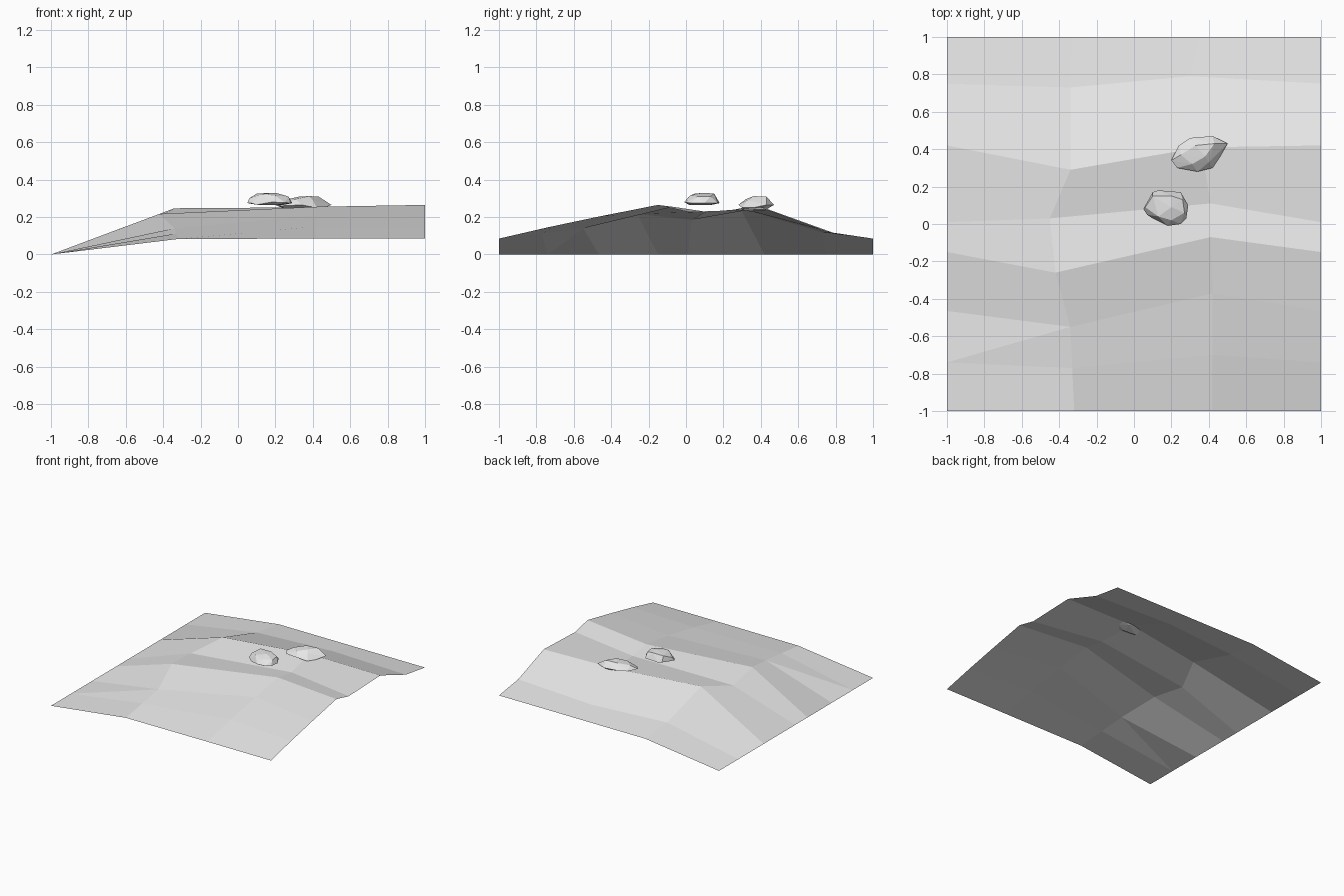
import bpy
import bmesh

if "Cube" in bpy.data.objects:
    bpy.data.objects.remove(bpy.data.objects["Cube"], do_unlink=True)

# One plain grey for ground and stones
grey = bpy.data.materials.new("pale_grey")
grey.use_nodes = True
colour = (0.8, 0.8, 0.8, 1)
grey.diffuse_color = colour
grey.node_tree.nodes["Principled BSDF"].inputs["Base Color"].default_value = colour


def finish(name, bm):
    mesh = bpy.data.meshes.new(name)
    bm.to_mesh(mesh)
    bm.free()
    mesh.materials.append(grey)
    obj = bpy.data.objects.new(name, mesh)
    bpy.context.collection.objects.link(obj)
    return obj


# Hillside sheet: four lengthwise profiles, each a list of (x, y, z)
row_y = [-1, -.74, -.465, -.15, .01, .42, .75, 1]
low_edge = [(-1, y, 0) for y in row_y]
left_profile = [(-.32, -1, .083), (-.33, -.77, .112), (-.34, -.55, .14), (-.42, -.26, .217),
                (-.45, .03, .185), (-.34, .29, .247), (-.34, .73, .118), (-.33, 1, .085)]
right_profile = [(.42, -1, .085), (.42, -.7, .15), (.42, -.37, .21), (.41, -.07, .255),
                 (.41, .11, .228), (.36, .41, .252), (.3, .79, .115), (.35, 1, .085)]
high_z = [.085, .145, .203, .265, .228, .242, .122, .085]
high_edge = [(1, y, z) for y, z in zip(row_y, high_z)]

bm = bmesh.new()
profiles = [[bm.verts.new(p) for p in line]
            for line in (low_edge, left_profile, right_profile, high_edge)]
for a, b in zip(profiles, profiles[1:]):
    for i in range(len(a) - 1):
        if a is profiles[0] and i == 1:
            # This fold crosses from the lower corner to the upper one
            bm.faces.new((a[i], b[i], b[i + 1]))
            bm.faces.new((a[i], b[i + 1], a[i + 1]))
        else:
            bm.faces.new((a[i], b[i], b[i + 1], a[i + 1]))
finish("hillside", bm)


# Faceted stones: the hull around a few corner points
def stone(name, corners):
    bm = bmesh.new()
    for p in corners:
        bm.verts.new(p)
    bmesh.ops.convex_hull(bm, input=bm.verts)
    bmesh.ops.recalc_face_normals(bm, faces=bm.faces)
    finish(name, bm)


stone("round_stone", [
    (.05, .08, .275), (.1, .17, .28), (.13, .18, .275), (.25, .17, .275), (.29, .1, .275),
    (.28, .03, .275), (.25, 0, .278), (.18, -.01, .28), (.07, .05, .275),
    (.1, .03, .266), (.2, .02, .264), (.24, .13, .265), (.12, .14, .266),
    (.06, .09, .3), (.1, .15, .326), (.2, .15, .326), (.2, .09, .33), (.13, .04, .324),
    (.26, .13, .31), (.27, .06, .31), (.2, .02, .314)])

stone("long_stone", [
    (.2, .34, .265), (.24, .42, .265), (.3, .46, .27), (.42, .47, .265), (.5, .43, .265),
    (.46, .36, .25), (.42, .3, .25), (.34, .28, .265), (.23, .3, .26),
    (.27, .34, .235), (.38, .34, .23), (.4, .42, .235),
    (.25, .37, .292), (.31, .32, .296), (.33, .42, .31), (.38, .36, .312),
    (.43, .43, .31), (.4, .33, .29)])
